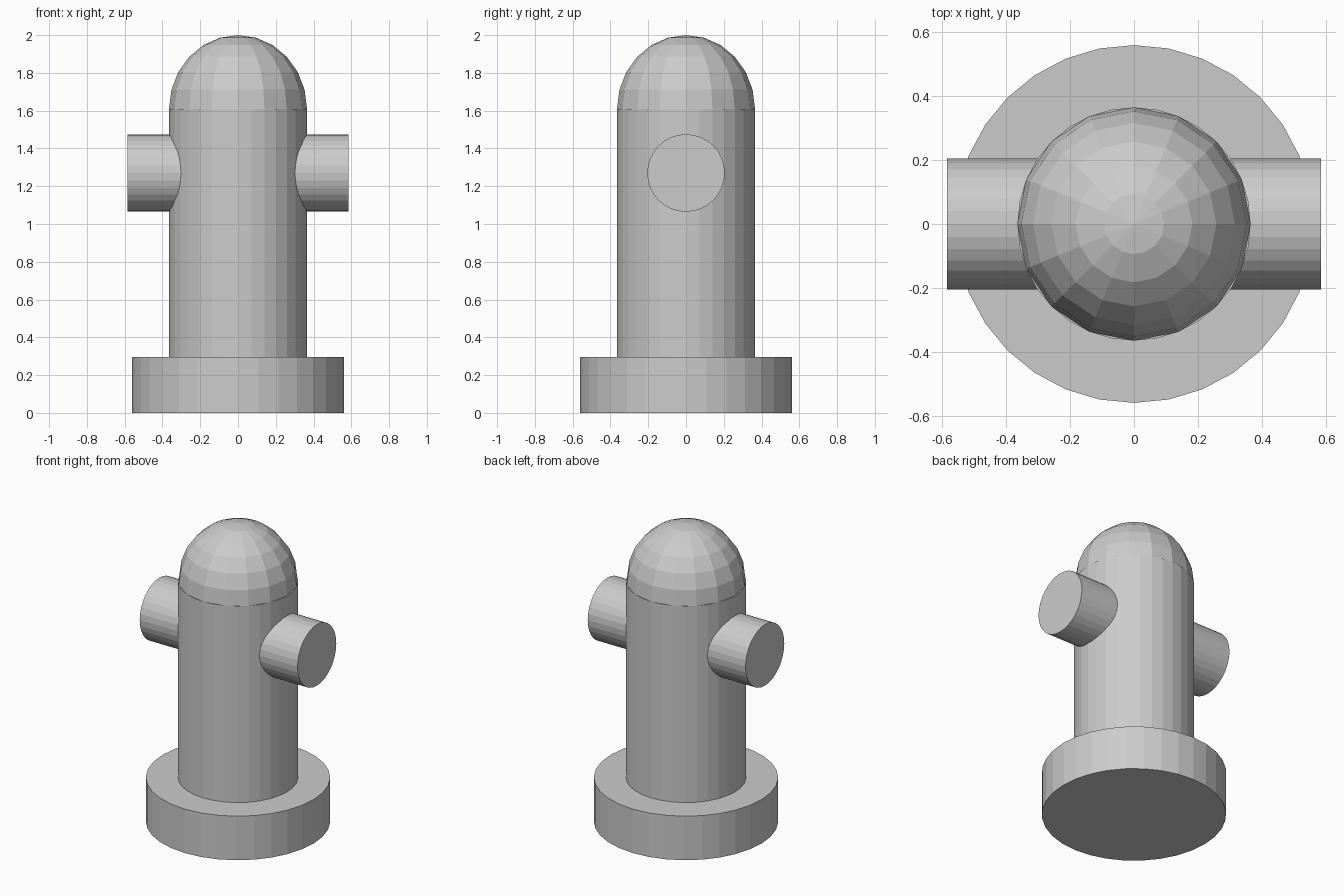
import bpy
import math

if "Cube" in bpy.data.objects:
    bpy.data.objects.remove(bpy.data.objects["Cube"], do_unlink=True)

# Single flat grey
grey = bpy.data.materials.new("light grey")
grey.use_nodes = True
colour = (0.6, 0.6, 0.6, 1)
grey.diffuse_color = colour
grey.node_tree.nodes["Principled BSDF"].inputs["Base Color"].default_value = colour


def finish(name):
    obj = bpy.context.object
    obj.name = name
    obj.data.materials.append(grey)
    return obj


def cylinder(name, radius, length, centre, rotation=(0, 0, 0)):
    bpy.ops.mesh.primitive_cylinder_add(vertices=32, radius=radius, depth=length,
                                        location=centre, rotation=rotation)
    return finish(name)


# Base flange and upright barrel
cylinder("base", 0.56, 0.295, (0, 0, 0.1475))
cylinder("barrel", 0.365, 1.315, (0, 0, 0.9525))

# Faceted dome cap
bpy.ops.mesh.primitive_uv_sphere_add(segments=16, ring_count=12, radius=0.365,
                                     location=(0, 0, 1.61))
cap = finish("dome_cap")
cap.scale.z = 0.39 / 0.365

# Side outlet pipe running through the barrel
cylinder("side_outlets", 0.205, 1.17, (0, 0, 1.27), (0, math.pi / 2, 0))
